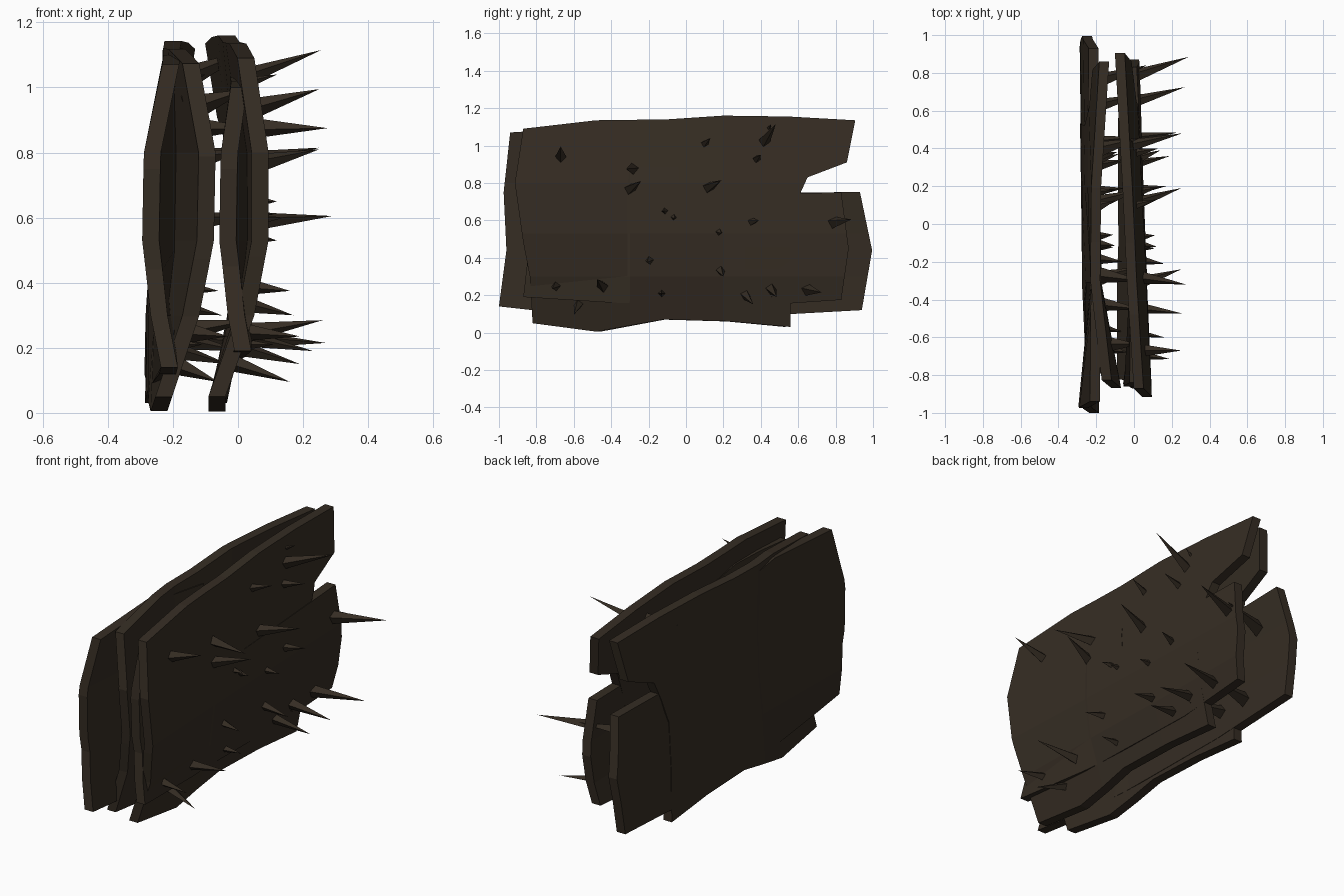
import bpy, bmesh
from mathutils import Vector


def material(name, col):
    m = bpy.data.materials.new(name)
    m.diffuse_color = (*col, 1)
    return m


bark = material("dark bark brown", (0.036, 0.026, 0.017))


def finish(bm, name):
    bmesh.ops.recalc_face_normals(bm, faces=bm.faces)
    me = bpy.data.meshes.new(name)
    bm.to_mesh(me)
    bm.free()
    me.materials.append(bark)
    ob = bpy.data.objects.new(name, me)
    bpy.context.collection.objects.link(ob)
    return ob


def interp(pts, t):
    # piecewise linear through (t, value) points
    if t <= pts[0][0]:
        return pts[0][1]
    for (t0, v0), (t1, v1) in zip(pts, pts[1:]):
        if t <= t1:
            return v0 + (v1 - v0) * (t - t0) / (t1 - t0)
    return pts[-1][1]


KNOTS = (0.05, 0.3, 0.53, 0.8, 1.09)


def bend(cols, y, z):
    # plate depth x from columns {y: x at each height knot}
    return interp([(cy, interp(list(zip(KNOTS, xs)), z)) for cy, xs in cols], y)


def plate(name, outline, cols, offset=0.0, thick=0.052):
    bm = bmesh.new()
    bm.faces.new([bm.verts.new((0, y, z)) for y, z in outline])
    cuts = [((0, 0, z), (0, 0, 1)) for z in KNOTS[1:-1]]
    cuts += [((0, cy, 0), (0, 1, 0)) for cy, _ in cols[1:-1]]
    for co, no in cuts:
        bmesh.ops.bisect_plane(bm, geom=bm.verts[:] + bm.edges[:] + bm.faces[:],
                               plane_co=co, plane_no=no, dist=1e-5)
    ex = bmesh.ops.extrude_face_region(bm, geom=bm.faces[:], use_keep_orig=True)
    for v in ex["geom"]:
        if isinstance(v, bmesh.types.BMVert):
            v.co.x += thick
    for v in bm.verts:
        v.co.x += bend(cols, v.co.y, v.co.z) - thick / 2 + offset
    return finish(bm, name)


# bark plates: outlines are (y, z)
upper = [(-0.87, 1.09), (-0.48, 1.135), (-0.1, 1.14), (0.2, 1.16), (0.55, 1.155),
         (0.905, 1.135), (0.86, 0.91), (0.65, 0.83), (0.6, 0.72), (0.55, 0.58),
         (0.56, 0.03), (0.23, 0.06), (-0.12, 0.07), (-0.48, 0.005), (-0.82, 0.05),
         (-0.835, 0.3), (-0.87, 0.48), (-0.915, 0.8)]
lower_front = [(-0.84, 1.0), (-0.62, 1.02), (-0.4, 1.03), (-0.05, 0.97), (-0.03, 0.73),
               (0.83, 0.75), (0.87, 0.45), (0.83, 0.175), (0.4, 0.145), (-0.4, 0.16),
               (-0.87, 0.19), (-0.84, 0.45), (-0.86, 0.75)]
lower_back = [(-0.94, 1.07), (-0.45, 1.1), (-0.05, 1.04), (-0.03, 0.74), (0.93, 0.752),
              (0.995, 0.44), (0.94, 0.12), (0.4, 0.09), (-0.4, 0.09), (-0.82, 0.12),
              (-1.0, 0.14), (-0.96, 0.44), (-0.975, 0.75)]
upper_back = [(y * 0.95, 0.02 + (z - 0.02) * 0.985) for y, z in upper]

# the two plates of each pair spread at the near end and merge further back
front_merge = [(-0.3, (-0.065, 0.015, 0.042, 0.038, -0.012)),
               (0.2, (-0.06, 0.0, 0.022, 0.015, -0.035)),
               (0.9, (-0.06, -0.01, 0.0, -0.02, -0.075))]
back_merge = [(-0.3, (-0.25, -0.23, -0.205, -0.2, -0.205)),
              (0.2, (-0.255, -0.25, -0.235, -0.22, -0.2)),
              (0.9, (-0.265, -0.26, -0.245, -0.21, -0.155))]
front_outer = [(-0.88, (-0.065, 0.025, 0.068, 0.068, 0.025))] + front_merge
front_inner = [(-0.87, (0.04, -0.008, -0.037, -0.03, 0.015))] + front_merge
back_outer = [(-0.85, (-0.225, -0.135, -0.097, -0.095, -0.145))] + back_merge
back_inner = [(-1.0, (-0.195, -0.245, -0.274, -0.268, -0.205))] + back_merge

plate("front_outer_plate", upper, front_outer)
plate("front_inner_plate", lower_front, front_inner, 0.002)
plate("back_outer_plate", upper_back, back_outer)
plate("back_inner_plate", lower_back, back_inner, 0.002)


def spike(bm, base, tip, r):
    # four-sided thorn
    base, tip = Vector(base), Vector(tip)
    d = tip - base
    geo = bmesh.ops.create_cone(bm, cap_ends=True, segments=4, radius1=r,
                                radius2=0, depth=d.length)
    q = Vector((0, 0, 1)).rotation_difference(d)
    for v in geo["verts"]:
        v.co = q @ v.co + (base + tip) / 2


# thorns: base y, base z, tip x, tip y, tip z
thorns = [
    (0.41, 1.01, 0.255, 0.48, 1.115), (0.09, 1.00, 0.12, 0.13, 1.04),
    (0.37, 0.92, 0.13, 0.40, 0.95), (0.11, 0.77, 0.25, 0.19, 0.815),
    (-0.28, 0.875, 0.275, -0.32, 0.875), (-0.31, 0.76, 0.25, -0.24, 0.81),
    (-0.67, 0.93, 0.25, -0.67, 0.995), (-0.11, 0.65, 0.12, -0.12, 0.65),
    (-0.07, 0.62, 0.11, -0.06, 0.61), (0.17, 0.54, 0.12, 0.19, 0.53),
    (0.34, 0.59, 0.14, 0.39, 0.60), (0.78, 0.585, 0.29, 0.885, 0.605),
    (-0.19, 0.39, 0.16, -0.21, 0.375), (0.18, 0.34, 0.17, 0.20, 0.30),
    (-0.44, 0.24, 0.26, -0.475, 0.285), (-0.69, 0.25, 0.19, -0.715, 0.235),
    (-0.57, 0.16, 0.16, -0.60, 0.095), (-0.13, 0.21, 0.11, -0.13, 0.21),
    (0.31, 0.21, 0.19, 0.36, 0.15), (0.45, 0.24, 0.23, 0.485, 0.19),
    (0.64, 0.23, 0.27, 0.725, 0.215),
]
for name, cols, shift, s, fat in (("front_thorns", front_outer, 0.0, 1.0, 1.0),
                                  ("back_thorns", back_outer, -0.22, 0.95, 1.3)):
    bm = bmesh.new()
    for y, z, tx, ty, tz in thorns:
        bx = bend(cols, y * s, z) - 0.01
        spike(bm, (bx, y * s, z), (tx + shift, ty * s, tz), (0.02 + 0.06 * tx) * fat)
    finish(bm, name)
